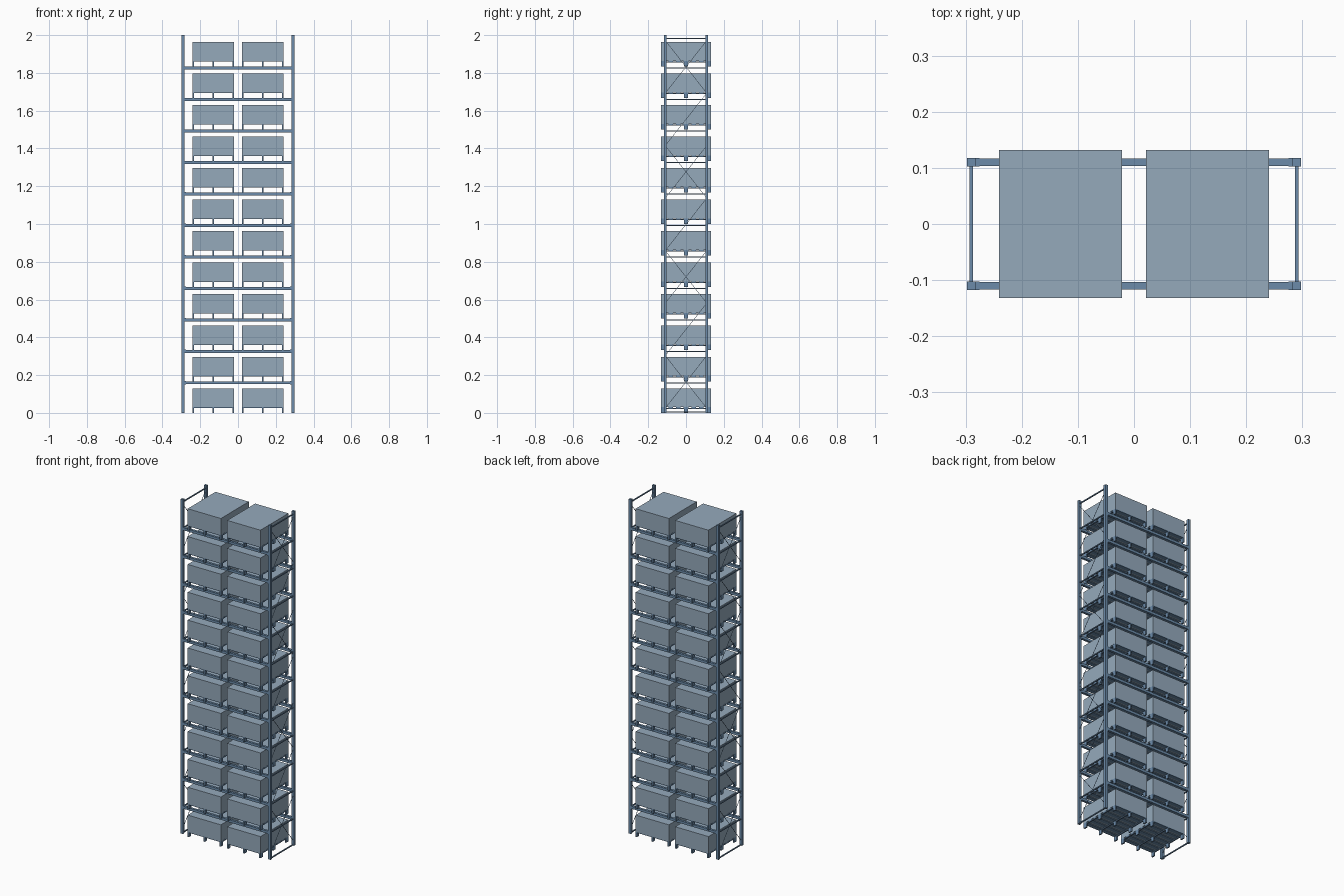
import bpy, bmesh, math
from mathutils import Matrix, Vector

if "Cube" in bpy.data.objects:
    bpy.data.objects.remove(bpy.data.objects["Cube"])

LEVELS = 12
STEP = 2.0 / LEVELS
PX, PY = 0.29, 0.11          # upright positions


def material(name, rgb):
    m = bpy.data.materials.new(name)
    m.diffuse_color = (*rgb, 1)
    m.use_nodes = True
    m.node_tree.nodes["Principled BSDF"].inputs["Base Color"].default_value = m.diffuse_color
    return m


STEEL = material("blue_steel", (0.15, 0.26, 0.40))
LOAD = material("slate_load", (0.30, 0.40, 0.50))


def box(bm, c, s, rot=None):
    m = Matrix.Translation(Vector(c)) @ (rot or Matrix()) @ Matrix.Diagonal((*s, 1))
    bmesh.ops.create_cube(bm, size=1, matrix=m)


def finish(name, bm, mat=STEEL):
    me = bpy.data.meshes.new(name)
    bm.to_mesh(me)
    bm.free()
    me.materials.append(mat)
    ob = bpy.data.objects.new(name, me)
    bpy.context.collection.objects.link(ob)
    return ob


def diagonal(bm, x, y0, z0, y1, z1, t=0.002):
    dy, dz = y1 - y0, z1 - z0
    rot = Matrix.Rotation(math.atan2(dz, dy), 4, 'X')
    box(bm, (x, (y0 + y1) / 2, (z0 + z1) / 2), (t, math.hypot(dy, dz), t), rot)


# end frames: uprights, horizontal struts, diagonal bracing
for side, sx in (("left", -1), ("right", 1)):
    x = sx * PX
    bm = bmesh.new()
    for y in (-PY, PY):
        box(bm, (x, y, 1.0), (0.016, 0.015, 2.0))
    finish(side + "_uprights", bm)

    bm = bmesh.new()
    for z in [0.004] + [k * STEP - 0.008 for k in range(1, LEVELS)] + [1.982]:
        box(bm, (x, 0, z), (0.006, 2 * PY - 0.014, 0.006))
    finish(side + "_struts", bm)

    bm = bmesh.new()
    panel = 0.278
    for i in range(7):
        z0 = 0.025 + i * panel
        z1 = z0 + panel
        diagonal(bm, x, -PY, z0, PY, z1)
        if i % 2 == 0:
            diagonal(bm, x, PY, z0, -PY, z1)
    finish(side + "_diagonal_braces", bm)

# shelf beams with end connectors
for k in range(1, LEVELS):
    bm = bmesh.new()
    z = k * STEP - 0.0075
    for y in (-PY, PY):
        box(bm, (0, y, z), (2 * PX - 0.016, 0.014, 0.015))
        for sx in (-1, 1):
            box(bm, (sx * 0.2785, y, z), (0.007, 0.015, 0.018))
    finish("shelf_beams_%d" % k, bm)

# pallets and loads, two per level
W, D = 0.22, 0.264
for k in range(LEVELS):
    z = k * STEP
    for side, cx in (("left", -0.131), ("right", 0.131)):
        bm = bmesh.new()
        for i in (-1, 0, 1):
            bx = cx + i * (W / 2 - 0.004)
            for j in (-1, 0, 1):
                box(bm, (bx, j * (D / 2 - 0.011), z + 0.011), (0.008, 0.022, 0.022))
            box(bm, (bx, 0, z + 0.024), (0.008, D, 0.005))
        for j in range(7):
            box(bm, (cx, -D / 2 + 0.012 + j * (D - 0.024) / 6, z + 0.028), (W, 0.024, 0.004))
        finish("%s_pallet_%d" % (side, k), bm)

        bm = bmesh.new()
        box(bm, (cx, 0, z + 0.08), (W, D, 0.1))
        finish("%s_load_%d" % (side, k), bm, LOAD)
